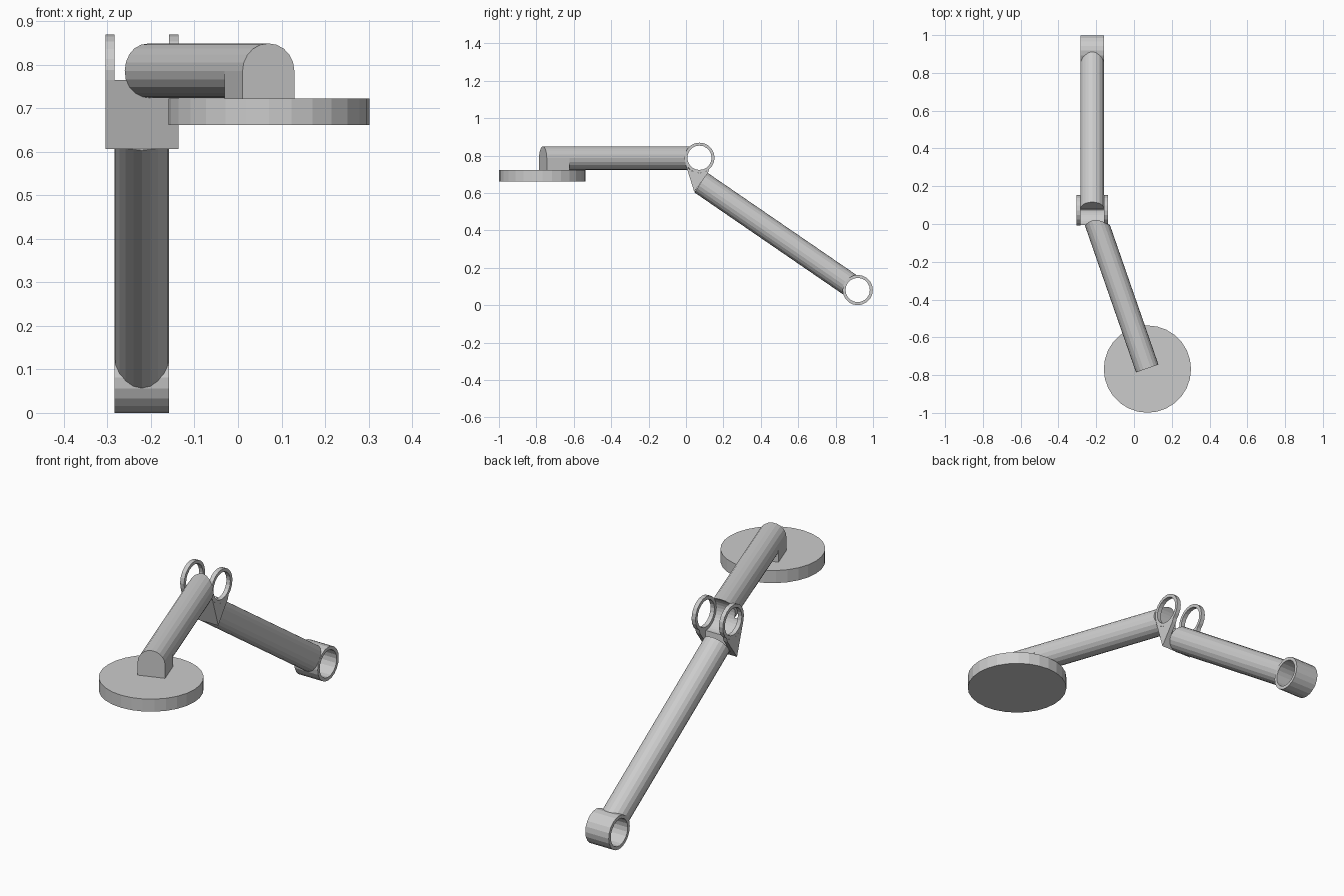
import bpy, bmesh
from math import sin, cos, pi, radians
from mathutils import Vector

if "Cube" in bpy.data.objects:
    bpy.data.objects.remove(bpy.data.objects["Cube"])

R = 0.063                      # arm radius
RO, RI = 0.081, 0.065          # joint ring outer and inner radius
X0, X1 = -0.284, -0.158        # width of the lower arm
XC = (X0 + X1) / 2
ELBOW = Vector((XC, 0.072, 0.788))
HINGE = Vector((XC, 0.918, 0.081))
PLATE = 0.021


def finish(name, bm):
    bmesh.ops.recalc_face_normals(bm, faces=bm.faces)
    me = bpy.data.meshes.new(name)
    bm.to_mesh(me)
    bm.free()
    ob = bpy.data.objects.new(name, me)
    bpy.context.collection.objects.link(ob)
    return ob


def rod(name, a, b, r, n=20):
    """Capped cylinder from a to b."""
    a, b = Vector(a), Vector(b)
    bm = bmesh.new()
    bmesh.ops.create_cone(bm, cap_ends=True, segments=n, radius1=r, radius2=r, depth=(b - a).length)
    q = (b - a).to_track_quat('Z', 'Y').to_matrix().to_4x4()
    q.translation = (a + b) / 2
    bm.transform(q)
    return finish(name, bm)


def tube(name, c, x0, x1, n=20):
    """Open ring around an x axis through c."""
    bm = bmesh.new()
    loops = []
    for x, r in ((x0, RO), (x1, RO), (x1, RI), (x0, RI)):
        loops.append([bm.verts.new((x, c.y + r * cos(2 * pi * i / n), c.z + r * sin(2 * pi * i / n)))
                      for i in range(n)])
    for k in range(4):
        p, q = loops[k], loops[(k + 1) % 4]
        for i in range(n):
            j = (i + 1) % n
            bm.faces.new((p[i], p[j], q[j], q[i]))
    return finish(name, bm)


def extrude(name, pts, vec):
    """Planar outline swept along vec."""
    bm = bmesh.new()
    f = bm.faces.new([bm.verts.new(p) for p in pts])
    g = bmesh.ops.extrude_face_region(bm, geom=[f])['geom']
    bmesh.ops.translate(bm, vec=vec, verts=[v for v in g if isinstance(v, bmesh.types.BMVert)])
    bm.normal_update()
    if not any(len(e.link_faces) == 1 for e in bm.edges):
        return finish(name, bm)
    bm.faces.new([bm.verts[i] for i in range(len(pts))])
    return finish(name, bm)


def saddle_cut(ob, c):
    """Trim an arm end to fit round a joint."""
    cutter = rod('cutter', c - Vector((0.3, 0, 0)), c + Vector((0.3, 0, 0)), RO - 0.002, 32)
    cutter.hide_render = True
    m = ob.modifiers.new('saddle', 'BOOLEAN')
    m.operation, m.solver, m.object = 'DIFFERENCE', 'EXACT', cutter
    bpy.context.view_layer.objects.active = ob
    bpy.ops.object.modifier_apply(modifier=m.name)
    bpy.data.objects.remove(cutter)


def web(name, x, width, end_deg, corner):
    """Piece between the elbow ring and the lower arm's end."""
    pts = [(x, 0.044, 0.606), (x, *corner)]
    for i in range(9):
        t = radians(end_deg + (197 - end_deg) * i / 8)
        pts.append((x, ELBOW.y + RO * cos(t), ELBOW.z + RO * sin(t)))
    return extrude(name, pts, (width, 0, 0))


# Round foot pad
rod('round_pad', (0.071, -0.768, 0.661), (0.071, -0.768, 0.722), 0.231, 28)

# Upper arm, trimmed at the elbow
tip = Vector((0.070, -0.765, ELBOW.z - 0.002))
root = Vector((XC, ELBOW.y, tip.z))
d = (root - tip).normalized()
saddle_cut(rod('upper_arm', tip, root - d * 0.03, R), ELBOW)

# Square-sided support under the arm's tip
side = Vector((-d.y, d.x, 0)) * R
low = Vector((0, 0, -(tip.z - 0.720)))
extrude('arm_support', [tip - side, tip + side, tip + side + low, tip - side + low], d * 0.128)

# Lower arm and its hinge barrel
saddle_cut(rod('lower_arm', (XC, 0.0805, 0.655), HINGE - Vector((0, 0.03, -0.02)), R), HINGE)
tube('hinge_barrel', HINGE, X0, X1)

# Elbow fork: two ringed plates and the wall joining them
for label, x in (('left', X0 - PLATE), ('right', X1)):
    tube(label + '_elbow_ring', ELBOW, x, x + PLATE)
    web(label + '_elbow_plate', x, PLATE, 310, (0.117, 0.706))
web('elbow_wall', X0, X1 - X0, 272, (0.080, 0.655))
